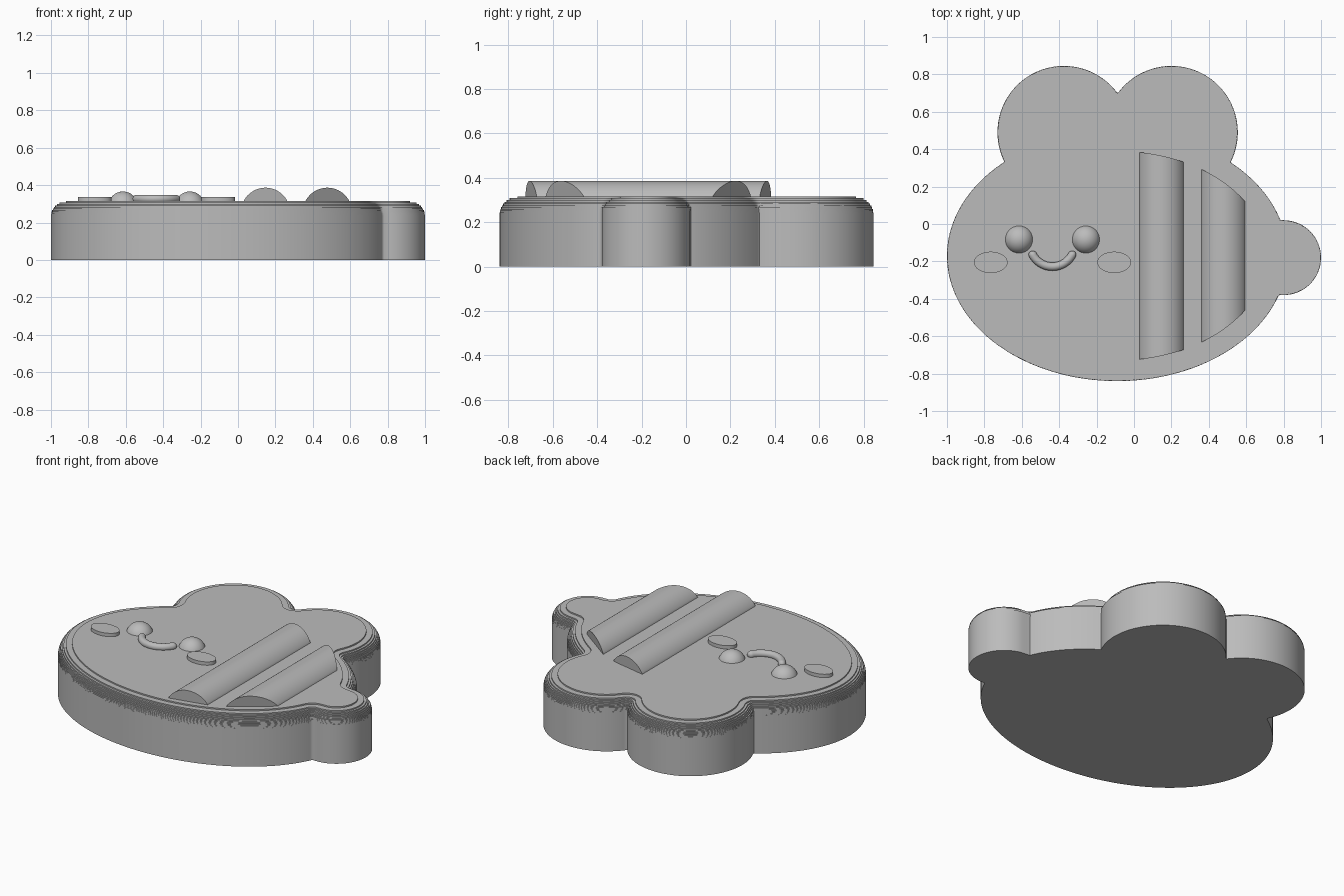
import bpy
import bmesh
from math import sin, cos, pi, sqrt, radians

default = bpy.data.objects.get("Cube")
if default:
    bpy.data.objects.remove(default, do_unlink=True)

grey = bpy.data.materials.new("plain grey")
grey.use_nodes = True
COLOUR = (0.5, 0.5, 0.5, 1)
grey.diffuse_color = COLOUR
grey.node_tree.nodes["Principled BSDF"].inputs["Base Color"].default_value = COLOUR

TOP = 0.316            # height of the flat top
CX, CY = -0.09, -0.17  # middle of the oval body
N = 720                # outline samples


def finish(obj, name):
    obj.name = name
    obj.data.materials.clear()
    obj.data.materials.append(grey)
    bpy.ops.object.select_all(action="DESELECT")
    obj.select_set(True)
    bpy.context.view_layer.objects.active = obj
    bpy.ops.object.shade_smooth_by_angle(angle=radians(35))


def loft(name, rings):
    """Skin a stack of closed rings and cap both ends."""
    bm = bmesh.new()
    loops = [[bm.verts.new(p) for p in ring] for ring in rings]
    for a, b in zip(loops, loops[1:]):
        for i in range(len(a)):
            j = (i + 1) % len(a)
            bm.faces.new((a[i], a[j], b[j], b[i]))
    bm.faces.new(loops[0][::-1])
    bm.faces.new(loops[-1])
    bmesh.ops.recalc_face_normals(bm, faces=bm.faces)
    mesh = bpy.data.meshes.new(name)
    bm.to_mesh(mesh)
    bm.free()
    obj = bpy.data.objects.new(name, mesh)
    bpy.context.collection.objects.link(obj)
    finish(obj, name)


# Body outline: union of oval, two wing lobes and tail, as a radius per angle
lobes = [(CX, CY, 0.91, 0.67), (-0.375, 0.49, 0.355, 0.355),
         (0.2, 0.49, 0.355, 0.355), (0.8, -0.18, 0.2, 0.2)]
angles = [2 * pi * i / N for i in range(N)]


def reach(a):
    best = 0
    for x, y, rx, ry in lobes:
        ux, uy = cos(a) / rx, sin(a) / ry
        px, py = (CX - x) / rx, (CY - y) / ry
        A, B, C = ux * ux + uy * uy, ux * px + uy * py, px * px + py * py - 1
        disc = B * B - A * C
        if disc >= 0:
            best = max(best, (sqrt(disc) - B) / A)
    return best


outline = [reach(a) for a in angles]


def inset(d):
    """Offset the outline inward by d, rounding its concave corners."""
    result = []
    for i in range(N):
        r = outline[i] - d
        for k in range(-30, 31):
            p, da = outline[(i + k) % N], 2 * pi * k / N
            side = p * sin(da)
            if abs(side) < d:
                r = min(r, p * cos(da) - sqrt(d * d - side * side))
        result.append(r)
    return result


def ring(radii, z):
    return [(CX + r * cos(a), CY + r * sin(a), z) for r, a in zip(radii, angles)]


# Body with a finely stepped, rounded top rim
RIM, STEPS = 0.08, 10
rings = [ring(outline, 0), ring(outline, TOP - RIM)]
for k in range(1, STEPS + 1):
    t = k / STEPS
    radii = inset(RIM * (1 - sqrt(1 - t * t)))
    rings += [ring(radii, TOP - RIM + RIM * (k - 1) / STEPS),
              ring(radii, TOP - RIM + RIM * t)]
loft("body", rings)


# Raised stripes: round bars trimmed to a smaller oval
def stripe(name, x, radius=0.132, peak=0.386, half=0.1175, steps=32):
    section = []
    for i in range(steps + 1):
        dx = half * (2 * i / steps - 1)
        section.append((x + dx, peak - radius + sqrt(radius ** 2 - dx ** 2)))
    section += [(x + half, TOP - 0.02), (x - half, TOP - 0.02)]
    ends = []
    for s in (-1, 1):
        ends.append([(px, CY + s * 0.56 * sqrt(1 - ((px - CX) / 0.8) ** 2), z)
                     for px, z in section])
    loft(name, ends)


stripe("middle_stripe", 0.147)
stripe("rear_stripe", 0.478)

# Face: eyes and cheeks mirrored about the mouth
FACE_X = -0.436
for s, side in ((-1, "right"), (1, "left")):
    bpy.ops.mesh.primitive_uv_sphere_add(
        segments=48, ring_count=24, radius=0.078,
        location=(FACE_X + s * 0.179, -0.083, 0.288))
    finish(bpy.context.object, side + "_eye")

    bpy.ops.mesh.primitive_cylinder_add(
        vertices=64, radius=1, depth=1,
        location=(FACE_X + s * 0.33, -0.205, TOP + 0.006))
    cheek = bpy.context.object
    cheek.scale = (0.09, 0.057, 0.03)
    finish(cheek, side + "_cheek")

# Smiling mouth: arc tube with rounded ends
TUBE, ARC, SPAN = 0.022, 0.119, radians(62)
path = []
for i in range(33):
    path.append((-SPAN + 2 * SPAN * i / 32, TUBE))
caps = [radians(c) for c in (85, 60, 40, 20)]
start = [(-SPAN - TUBE / ARC * sin(c), TUBE * cos(c)) for c in caps]
path = start + path + [(-a, r) for a, r in reversed(start)]
mouth = []
for a, r in path:
    tube = []
    for j in range(24):
        b = 2 * pi * j / 24
        d = ARC + r * cos(b)
        tube.append((FACE_X + d * sin(a), -0.109 - d * cos(a),
                     TOP + 0.01 + r * sin(b)))
    mouth.append(tube)
loft("mouth", mouth)
